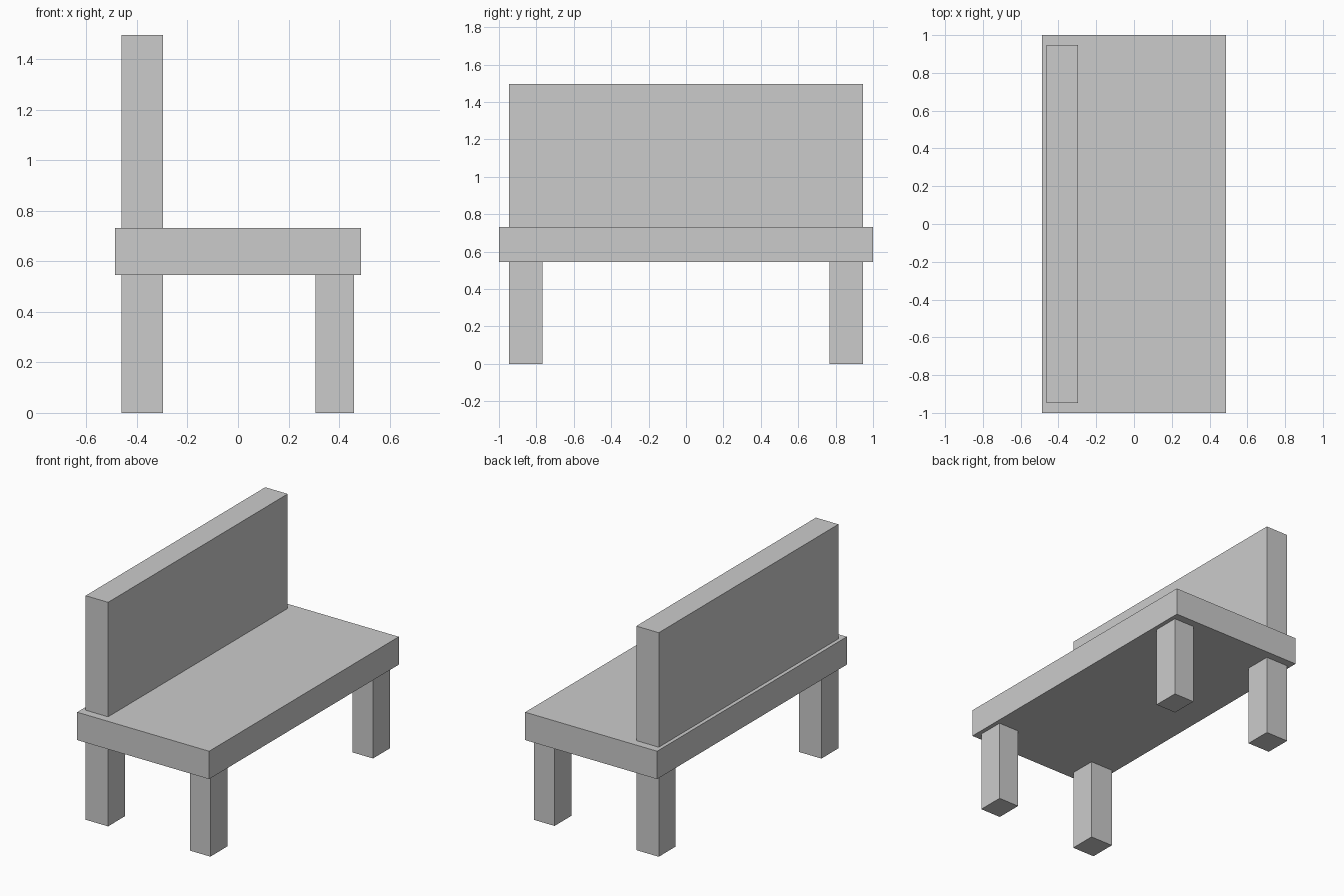
import bpy

if "Cube" in bpy.data.objects:
    bpy.data.objects.remove(bpy.data.objects["Cube"])


def box(name, x, y, z):
    """Axis-aligned box from (min, max) ranges."""
    centre = [(a + b) / 2 for a, b in (x, y, z)]
    bpy.ops.mesh.primitive_cube_add(size=1, location=centre)
    ob = bpy.context.object
    ob.name = name
    ob.scale = [b - a for a, b in (x, y, z)]
    bpy.ops.object.transform_apply(location=False, rotation=False, scale=True)
    return ob


SEAT_BOTTOM, SEAT_TOP = 0.545, 0.731
BACK_X = (-0.462, -0.296)
FRONT_X = (0.307, 0.459)

# Seat slab and backrest panel
box("seat", (-0.487, 0.487), (-1, 1), (SEAT_BOTTOM, SEAT_TOP))
box("backrest", BACK_X, (-0.947, 0.947), (SEAT_TOP, 1.495))

# Four legs, mirrored across the bench length
for side, y in (("left", (-0.947, -0.768)), ("right", (0.768, 0.947))):
    box(f"back_leg_{side}", BACK_X, y, (0, SEAT_BOTTOM))
    box(f"front_leg_{side}", FRONT_X, y, (0, SEAT_BOTTOM))
